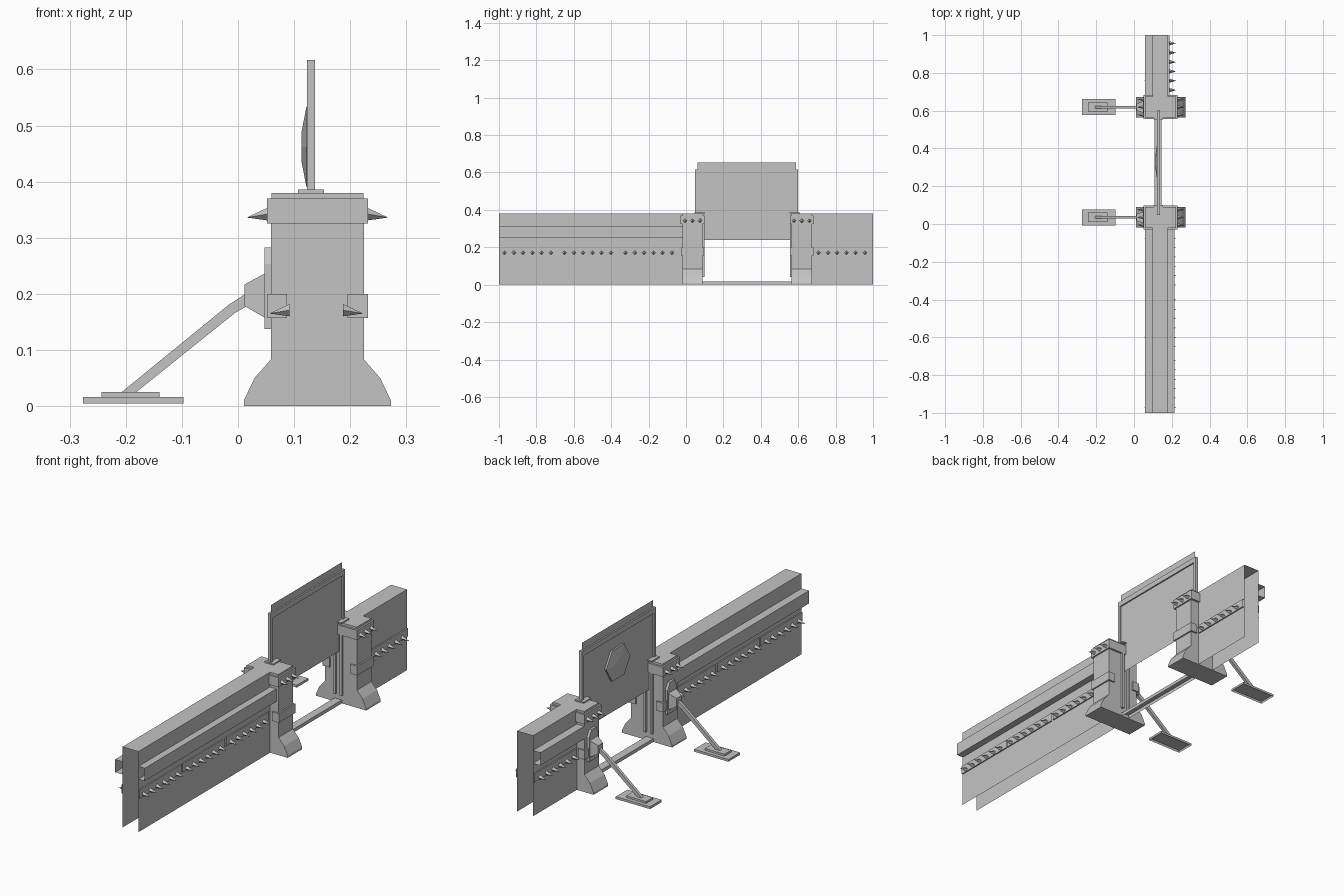
import bpy, bmesh
from math import cos, sin, pi

old = bpy.data.objects.get("Cube")
if old:
    bpy.data.objects.remove(old, do_unlink=True)

grey = bpy.data.materials.new("plain_grey")
grey.use_nodes = True
grey.diffuse_color = (0.55, 0.55, 0.55, 1)
grey.node_tree.nodes["Principled BSDF"].inputs["Base Color"].default_value = grey.diffuse_color

MID = 0.1415           # centre line of the wall and posts in x
POSTS = (0.035, 0.619)  # post centres in y


def loft(name, rings, closed=True, caps=(True, True)):
    """Join matching rings of points with quads, optionally capping the ends."""
    bm = bmesh.new()
    loops = [[bm.verts.new(p) for p in ring] for ring in rings]
    n = len(loops[0])
    for a, b in zip(loops, loops[1:]):
        for i in range(n if closed else n - 1):
            j = (i + 1) % n
            bm.faces.new((a[i], a[j], b[j], b[i]))
    if closed and caps[0]:
        bm.faces.new(loops[0][::-1])
    if closed and caps[1]:
        bm.faces.new(loops[-1])
    bmesh.ops.recalc_face_normals(bm, faces=bm.faces)
    mesh = bpy.data.meshes.new(name)
    bm.to_mesh(mesh)
    bm.free()
    mesh.materials.append(grey)
    obj = bpy.data.objects.new(name, mesh)
    bpy.context.collection.objects.link(obj)
    return obj


def along_y(name, profile, y0, y1, closed=True):
    """Sweep an x-z profile along y; open profiles make bare sheets."""
    return loft(name, [[(x, y, z) for x, z in profile] for y in (y0, y1)], closed)


def box(name, x0, x1, y0, y1, z0, z1, bottom=True):
    rings = [[(x0, y0, z), (x1, y0, z), (x1, y1, z), (x0, y1, z)] for z in (z0, z1)]
    return loft(name, rings, caps=(bottom, True))


def spikes(name, x, side, z, ys):
    """A row of four-sided spikes pointing along x, drooping slightly."""
    bm = bmesh.new()
    r = 0.011
    for y in ys:
        base = [bm.verts.new((x, y + r * cos(k * pi / 2), z + r * sin(k * pi / 2))) for k in range(4)]
        tip = bm.verts.new((x + side * 0.036, y, z - 0.006))
        for i in range(4):
            bm.faces.new((base[i], base[(i + 1) % 4], tip))
    bmesh.ops.recalc_face_normals(bm, faces=bm.faces)
    mesh = bpy.data.meshes.new(name)
    bm.to_mesh(mesh)
    bm.free()
    mesh.materials.append(grey)
    bpy.context.collection.objects.link(bpy.data.objects.new(name, mesh))


# Walls: open shells with ledges and spike strips
WALL_L, WALL_R = 0.098, 0.181
for name, y0, y1, bands in (
        ("long_wall", -1, -0.02, ((-1, -0.684), (-0.679, -0.364), (-0.353, -0.035))),
        ("short_wall", 0.67, 1, ((0.679, 0.997),))):
    along_y(name, [(WALL_L, 0), (WALL_L, 0.38), (WALL_R, 0.38), (WALL_R, 0)], y0, y1, False)
    for side, x, tag in ((-1, WALL_L, "left"), (1, WALL_R, "right")):
        if side < 0 or name == "long_wall":
            out = x + side * (0.039 if side < 0 else 0.033)
            along_y(f"{name}_{tag}_ledge", [(x, 0.31), (out, 0.31), (out, 0.25), (x, 0.25)], y0, y1, False)
        for i, (b0, b1) in enumerate(bands):
            face = x + side * 0.006
            along_y(f"{name}_{tag}_strip_{i}", [(x, 0.2), (face, 0.2), (face, 0.16), (x, 0.16)], b0, b1, False)
            spikes(f"{name}_{tag}_spikes_{i}", face, side, 0.171,
                   [b0 + 0.03 + k * 0.0495 for k in range(6)])

# Gate posts
half_foot = [(0.083, 0.083), (0.112, 0.05), (0.131, 0.01), (0.131, 0)]
half_body = [(0.083, 0.325)] + half_foot
outline = [(MID + x, z) for x, z in half_body] + [(MID - x, z) for x, z in reversed(half_body)]
for i, c in enumerate(POSTS):
    tag = ("front", "back")[i]
    inward = 1 if i == 0 else -1
    along_y(f"{tag}_post", outline, c - 0.054, c + 0.054)
    box(f"{tag}_post_cap", MID - 0.09, MID + 0.09, c - 0.064, c + 0.064, 0.325, 0.37)
    box(f"{tag}_post_top", MID - 0.082, MID + 0.082, c - 0.055, c + 0.055, 0.37, 0.38)
    rail = sorted((c + inward * 0.01, c + inward * 0.066))
    box(f"{tag}_gate_guide", 0.107, 0.153, *rail, 0.38, 0.386)
    rail = sorted((c + inward * 0.054, c + inward * 0.064))
    for x in (0.107, 0.141):
        box(f"{tag}_guide_rail", x, x + 0.012, *rail, 0.04, 0.325)
    for side in (-1, 1):
        xs = sorted((MID + side * 0.054, MID + side * 0.09))
        box(f"{tag}_post_clasp", *xs, c - 0.062, c + 0.062, 0.157, 0.2)
        spikes(f"{tag}_cap_spikes", MID + side * 0.09, side, 0.342, [c - 0.041, c, c + 0.041])

    # Brace with wall bracket, socket, strut and ground plate
    bracket = [(-0.034, 0.137), (0.034, 0.137), (0.034, 0.253),
               (0.017, 0.283), (-0.017, 0.283), (-0.034, 0.253)]
    loft(f"{tag}_brace_bracket", [[(x, c + y, z) for y, z in bracket] for x in (0.06, 0.047)])
    socket = []
    for x, w, z0, z1 in ((0.047, 0.03, 0.158, 0.236), (0.012, 0.018, 0.178, 0.217)):
        socket.append([(x, c - w, z0), (x, c + w, z0), (x, c + w, z1), (x, c - w, z1)])
    loft(f"{tag}_brace_socket", socket)
    strut = []
    for x, z, dx, dz in ((-0.198, 0.022, 0.013, 0), (-0.01, 0.174, 0.006, -0.007), (0.02, 0.192, 0.005, -0.009)):
        strut.append([(x - dx, c - 0.007, z - dz), (x + dx, c - 0.007, z + dz),
                      (x + dx, c + 0.007, z + dz), (x - dx, c + 0.007, z - dz)])
    loft(f"{tag}_brace_strut", strut)
    box(f"{tag}_ground_plate", -0.276, -0.097, c - 0.043, c + 0.043, 0.005, 0.016, False)
    box(f"{tag}_ground_pad", -0.243, -0.14, c - 0.025, c + 0.025, 0.016, 0.025)

# Threshold between the posts
box("threshold", 0.108, 0.146, POSTS[0] + 0.05, POSTS[1] - 0.05, 0, 0.016, False)

# Gate: sheet panel in a thin frame
along_y("gate_panel", [(0.13, 0.24), (0.13, 0.652)], 0.061, 0.588, False)
box("gate_front_stile", 0.123, 0.137, 0.048, 0.064, 0.24, 0.617)
box("gate_back_stile", 0.123, 0.137, 0.585, 0.6, 0.24, 0.617)
box("gate_top_rail", 0.123, 0.137, 0.064, 0.585, 0.592, 0.617)

# Six-sided boss on the gate
boss = []
for x, s in ((0.13, 1), (0.122, 1), (0.113, 0.35)):
    boss.append([(x, 0.33 + s * 0.09 * cos(k * pi / 3), 0.462 + s * 0.083 * sin(k * pi / 3)) for k in range(6)])
loft("gate_boss", boss)
